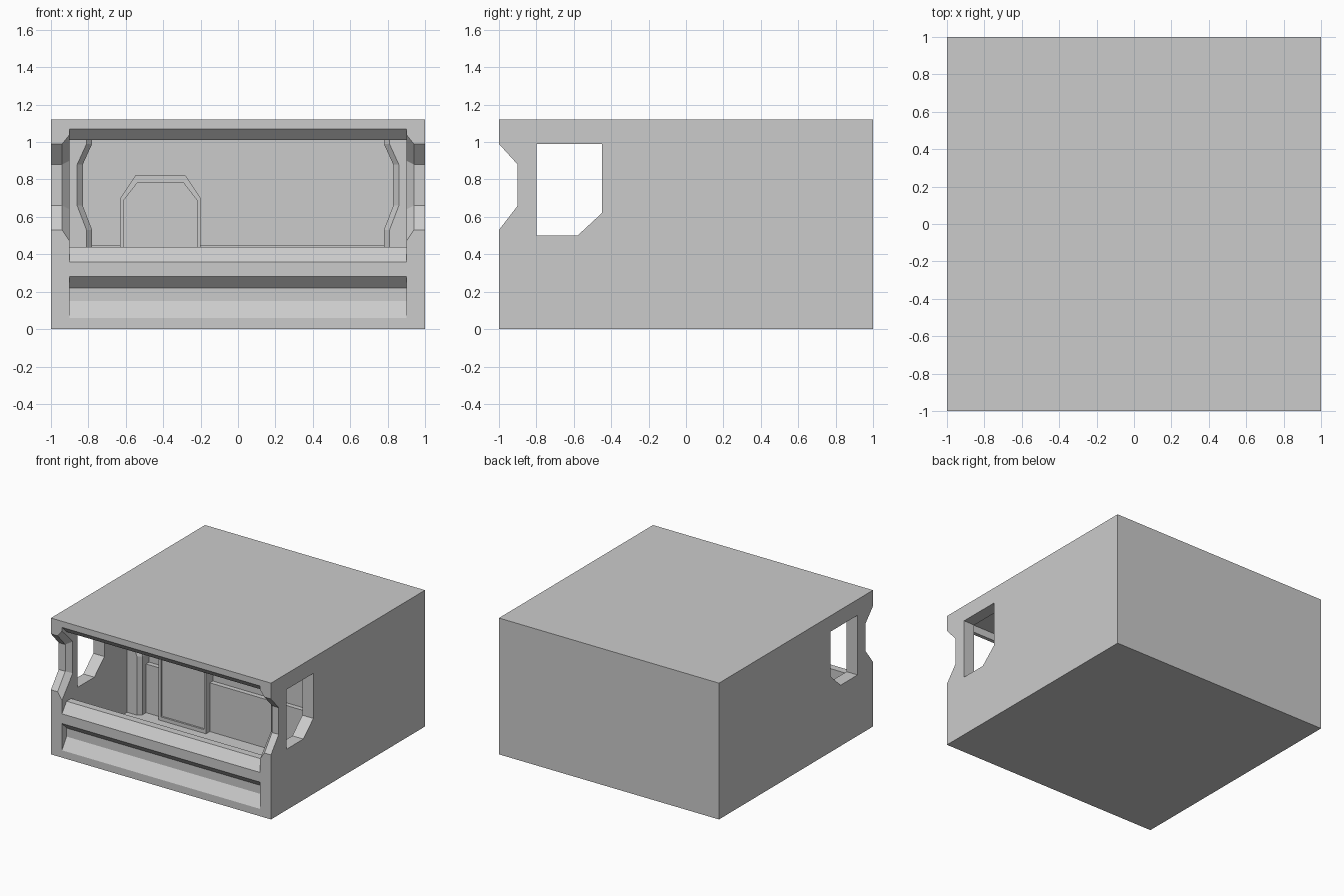
import bpy, bmesh

cube = bpy.data.objects.get("Cube")
if cube:
    bpy.data.objects.remove(cube)

grey = bpy.data.materials.new("plain grey")
grey.use_nodes = True
colour = (0.6, 0.6, 0.6, 1)
grey.diffuse_color = colour
grey.node_tree.nodes["Principled BSDF"].inputs["Base Color"].default_value = colour


def loft(name, rings):
    """Closed solid through rings of matching 3D points."""
    bm = bmesh.new()
    loops = [[bm.verts.new(p) for p in ring] for ring in rings]
    n = len(loops[0])
    for a, b in zip(loops, loops[1:]):
        for i in range(n):
            j = (i + 1) % n
            bm.faces.new((a[i], a[j], b[j], b[i]))
    bm.faces.new(loops[0])
    bm.faces.new(loops[-1])
    bmesh.ops.recalc_face_normals(bm, faces=bm.faces)
    mesh = bpy.data.meshes.new(name)
    bm.to_mesh(mesh)
    bm.free()
    mesh.materials.append(grey)
    obj = bpy.data.objects.new(name, mesh)
    bpy.context.collection.objects.link(obj)
    return obj


def across(name, profile, x0, x1):
    """Extrude a (y, z) profile along x."""
    return loft(name, [[(x, y, z) for y, z in profile] for x in (x0, x1)])


def box(name, x0, x1, y0, y1, z0, z1):
    return across(name, [(y0, z0), (y1, z0), (y1, z1), (y0, z1)], x0, x1)


def cut(target, cutter):
    mod = target.modifiers.new(cutter.name, "BOOLEAN")
    mod.operation = "DIFFERENCE"
    mod.solver = "EXACT"
    mod.object = cutter
    cutter.hide_render = True
    cutter.hide_viewport = True
    cutter.hide_set(True)


# Outer body with the room and the front groove cut out
body = box("body", -1, 1, -1, 1, 0, 1.12)
room = [(-1.02, 1.09), (-0.94, 1.01), (-0.91, 1.01), (-0.91, 1.07), (-0.04, 1.07),
        (-0.04, 0.05), (-0.88, 0.05), (-0.88, 0.44), (-0.94, 0.44), (-1.02, 0.333)]
cut(body, across("room_cutter", room, -0.9, 0.9))
groove = [(-1.02, 0.30), (-0.94, 0.22), (-0.94, 0.15), (-1.02, 0.03)]
cut(body, across("groove_cutter", groove, -0.9, 0.9))

# Side windows and notched front corners, flared towards the room
window = [(-0.8, 0.5), (-0.58, 0.5), (-0.45, 0.62), (-0.45, 0.99), (-0.8, 0.99)]
notch = [(-1, 0.53), (-0.9, 0.66), (-0.9, 0.88), (-1, 0.99)]
flare = [(-1, 0.47), (-0.86, 0.64), (-0.86, 0.90), (-1, 1.04)]


def ring(x, profile):
    front = [(-1.1, profile[-1][1]), (-1.1, profile[0][1])]
    return [(x, y, z) for y, z in profile + front]


for side, s in (("left", 1), ("right", -1)):
    cut(body, across(side + "_window_cutter", window, s * 0.85, s * 1.1))
    cut(body, loft(side + "_notch_cutter", [
        ring(s * 1.1, notch), ring(s * 0.94, notch), ring(s * 0.9, flare), ring(s * 0.88, flare)]))

    # Waisted rib in the back corner, with a chamfered inner edge
    rings = []
    for z, x in ((0.05, 0.78), (0.53, 0.78), (0.66, 0.83), (0.88, 0.83), (0.99, 0.78), (1.07, 0.78)):
        plan = [(0.91, -0.155), (x + 0.03, -0.155), (x, -0.125), (x, -0.03), (0.91, -0.03)]
        rings.append([(s * px, py, z) for px, py in plan])
    loft(side + "_rib", rings)

# Low wall panels on both sides of the door
box("wall_panel_right", -0.8, -0.6, -0.08, -0.03, 0.05, 0.45)
box("wall_panel_left", -0.22, 0.8, -0.08, -0.03, 0.05, 0.45)

# Raised door frame with a shallow inset leaf
outer = [(-0.63, 0.04), (-0.63, 0.70), (-0.55, 0.82), (-0.28, 0.82), (-0.20, 0.70), (-0.20, 0.04)]
inner = [(-0.61, 0.08), (-0.61, 0.69), (-0.54, 0.78), (-0.29, 0.78), (-0.22, 0.69), (-0.22, 0.08)]


def plate(name, outline, y0, y1):
    return loft(name, [[(x, y, z) for x, z in outline] for y in (y0, y1)])


door = plate("door", outer, -0.13, -0.03)
cut(door, plate("door_inset_cutter", inner, -0.2, -0.115))
